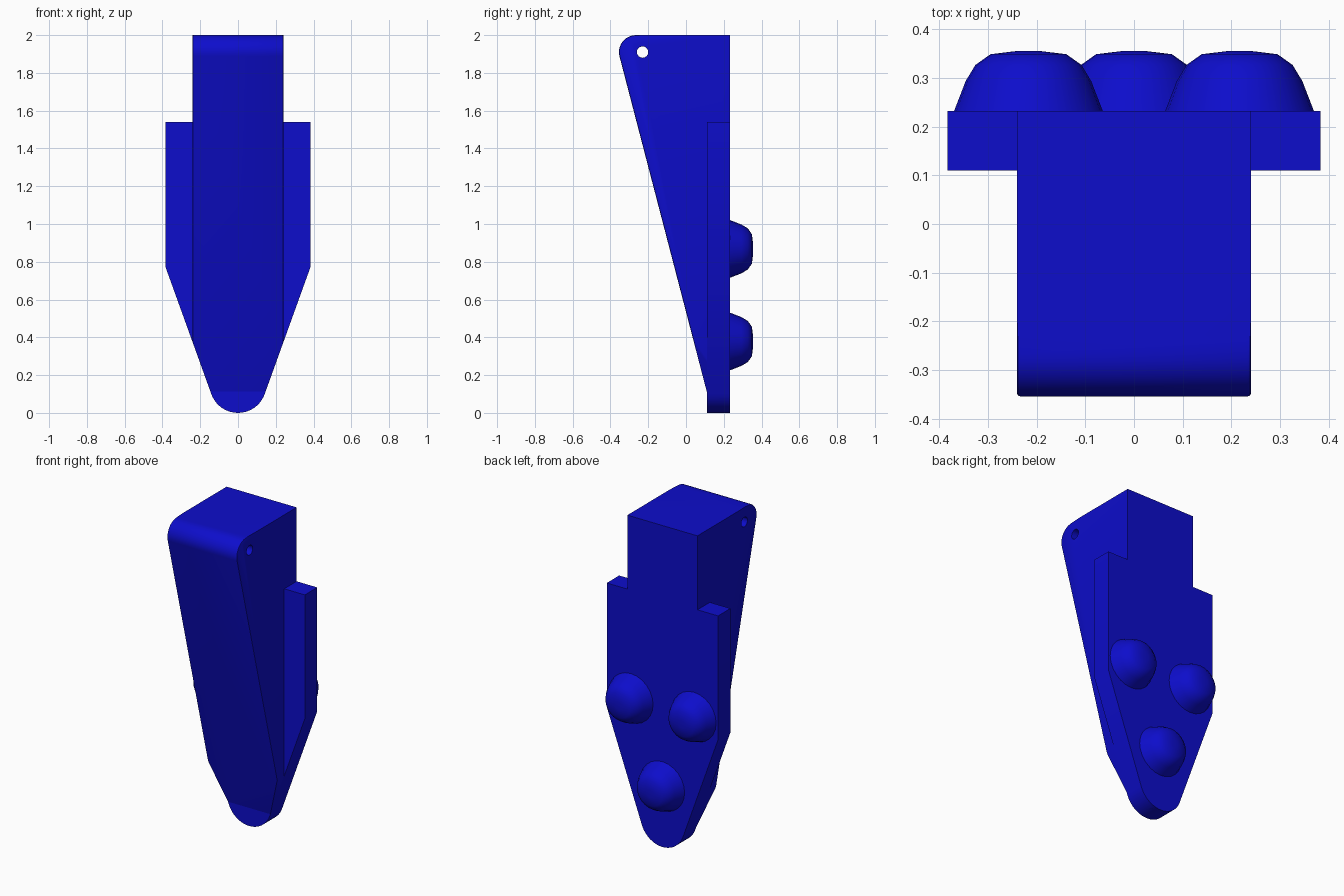
import bpy, bmesh, math
from mathutils import Vector, Matrix

cube = bpy.data.objects.get("Cube")
if cube:
    bpy.data.objects.remove(cube, do_unlink=True)

BACK = 0.232          # y of the flat back face

blue = bpy.data.materials.new("deep blue")
blue.use_nodes = True
COLOUR = (0.004, 0.004, 0.6, 1)
blue.diffuse_color = COLOUR
blue.node_tree.nodes["Principled BSDF"].inputs["Base Color"].default_value = COLOUR


def make_object(name, bm):
    bmesh.ops.recalc_face_normals(bm, faces=bm.faces)
    mesh = bpy.data.meshes.new(name)
    bm.to_mesh(mesh)
    bm.free()
    mesh.materials.append(blue)
    obj = bpy.data.objects.new(name, mesh)
    bpy.context.collection.objects.link(obj)
    return obj


def prism(points, offset):
    """Extrude a closed 3D outline along offset."""
    bm = bmesh.new()
    face = bm.faces.new([bm.verts.new(p) for p in points])
    result = bmesh.ops.extrude_face_region(bm, geom=[face], use_keep_orig=True)
    verts = [v for v in result["geom"] if isinstance(v, bmesh.types.BMVert)]
    bmesh.ops.translate(bm, verts=verts, vec=offset)
    bmesh.ops.recalc_face_normals(bm, faces=bm.faces)
    return bm


def arc(cx, cy, r, start, end, steps):
    angles = [math.radians(start + (end - start) * i / steps) for i in range(steps + 1)]
    return [(cx + r * math.cos(a), cy + r * math.sin(a)) for a in angles]


def apply_boolean(obj, cutter, operation):
    mod = obj.modifiers.new(operation.title(), 'BOOLEAN')
    mod.operation, mod.object, mod.solver = operation, cutter, 'EXACT'
    bpy.context.view_layer.objects.active = obj
    bpy.ops.object.modifier_apply(modifier=mod.name)
    bpy.data.objects.remove(cutter, do_unlink=True)


def smooth(obj, angle):
    bpy.ops.object.select_all(action='DESELECT')
    obj.select_set(True)
    bpy.context.view_layer.objects.active = obj
    bpy.ops.object.shade_smooth_by_angle(angle=math.radians(angle))


# Tapered outline with a rounded toe, shared by the plate and the wedge
toe = arc(0, 0.15, 0.15, 199.3, 340.7, 20)


def outline(half_width, shoulder, top, y):
    pts = toe + [(half_width, shoulder), (half_width, top),
                 (-half_width, top), (-half_width, shoulder)]
    return [(x, y, z) for x, z in pts]


# Back plate
plate = make_object("back_plate", prism(outline(0.383, 0.77, 1.54, 0.11),
                                        Vector((0, BACK - 0.11, 0))))
smooth(plate, 25)

# Wedge body: side profile with rounded upper lip and toe
HALF = 0.241
profile = [(BACK, 2.0)] + arc(-0.265, 1.91, 0.09, 90, 194.5, 10) \
    + arc(BACK, 0.12, 0.12, 194.5, 270, 8)
bm = prism([(-HALF, y, z) for y, z in profile], Vector((2 * HALF, 0, 0)))
front_edges = [e for e in bm.edges
               if any(abs(f.normal.x) > 0.9 for f in e.link_faces)
               and any(f.normal.y < -0.05 for f in e.link_faces)]
bmesh.ops.bevel(bm, geom=front_edges, offset=0.008, segments=2,
                profile=0.5, affect='EDGES')
wedge = make_object("wedge_body", bm)

# Trim the wedge to the tapered toe
trim = make_object("toe_trim", prism(outline(0.383, 0.77, 2.1, -0.6), Vector((0, 1.2, 0))))
trim.hide_render = True
apply_boolean(wedge, trim, 'INTERSECT')

# Pin hole through the upper lip
bm = bmesh.new()
bmesh.ops.create_cone(bm, cap_ends=True, segments=24, radius1=0.03, radius2=0.03, depth=1,
                      matrix=Matrix.Translation((-0.0, -0.23, 1.91))
                      @ Matrix.Rotation(math.pi / 2, 4, 'Y'))
pin = make_object("pin_hole", bm)
pin.hide_render = True
apply_boolean(wedge, pin, 'DIFFERENCE')
smooth(wedge, 25)

# Three rounded studs on the back
STUD = [(0.155, -0.004), (0.153, 0), (0.129, 0.062), (0.109, 0.095),
        (0.078, 0.117), (0.025, 0.1235), (0, 0.1235)]


def stud(name, x, z):
    bm = bmesh.new()
    verts = [bm.verts.new((r, h, 0)) for r, h in STUD]
    edges = [bm.edges.new(pair) for pair in zip(verts, verts[1:])]
    bmesh.ops.spin(bm, geom=verts + edges, cent=(0, 0, 0), axis=(0, 1, 0),
                   angle=2 * math.pi, steps=24)
    bmesh.ops.remove_doubles(bm, verts=bm.verts, dist=0.0005)
    bmesh.ops.holes_fill(bm, edges=[e for e in bm.edges if e.is_boundary], sides=0)
    obj = make_object(name, bm)
    obj.location = (x, BACK, z)
    smooth(obj, 50)


stud("left_stud", 0.217, 0.868)
stud("right_stud", -0.217, 0.868)
stud("lower_stud", 0, 0.378)
